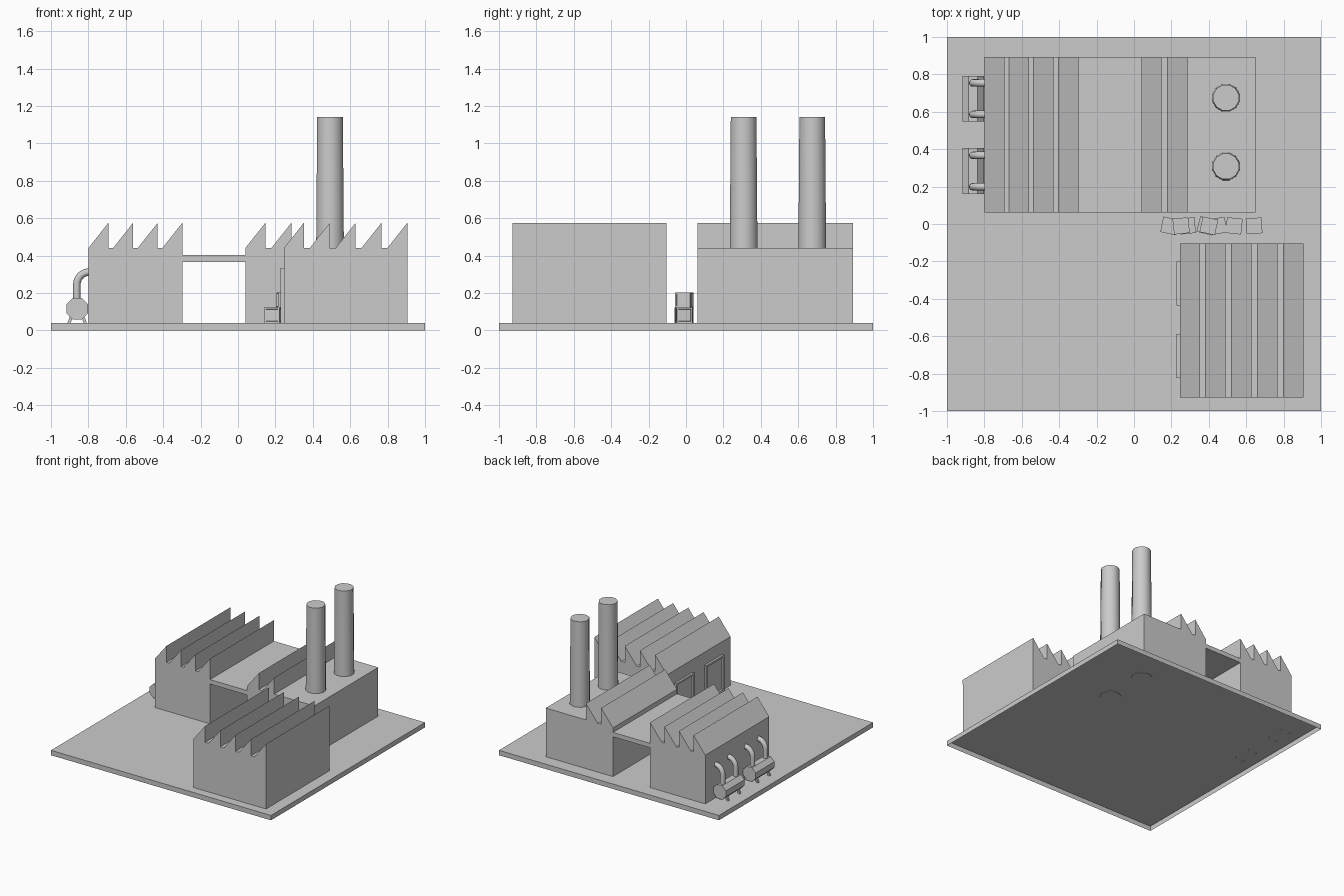
import bpy, bmesh, math
from mathutils import Matrix, Vector

if "Cube" in bpy.data.objects:
    bpy.data.objects.remove(bpy.data.objects["Cube"])


def finish(bm, name, smooth=False):
    bmesh.ops.recalc_face_normals(bm, faces=bm.faces[:])
    me = bpy.data.meshes.new(name)
    bm.to_mesh(me)
    bm.free()
    ob = bpy.data.objects.new(name, me)
    bpy.context.collection.objects.link(ob)
    if smooth:
        bpy.ops.object.select_all(action='DESELECT')
        ob.select_set(True)
        bpy.context.view_layer.objects.active = ob
        bpy.ops.object.shade_smooth_by_angle(angle=math.radians(50))
    return ob


def add_box(bm, lo, hi, mat=Matrix()):
    lo, hi = Vector(lo), Vector(hi)
    m = mat @ Matrix.Translation((lo + hi) / 2) @ Matrix.Diagonal((*(hi - lo), 1))
    return bmesh.ops.create_cube(bm, size=1, matrix=m)['verts']


def add_cylinder(bm, a, b, r1, r2, sides):
    a, b = Vector(a), Vector(b)
    d = b - a
    m = Matrix.Translation((a + b) / 2) @ d.to_track_quat('Z', 'Y').to_matrix().to_4x4()
    m = m @ Matrix.Rotation(math.pi / sides, 4, 'Z')
    bmesh.ops.create_cone(bm, cap_ends=True, segments=sides, radius1=r1,
                          radius2=r2, depth=d.length, matrix=m)


def hall(name, x0, x1, y0, y1, teeth, pitch, tooth=0.107):
    """Factory hall: saw-tooth outline extruded along y."""
    pts = [(x1, 0.04), (x0, 0.04)]
    for i in range(teeth):
        x = x0 + i * pitch
        pts += [(x, 0.44), (x + tooth, 0.575), (x + tooth, 0.44)]
    if x1 - pts[-1][0] > 0.01:
        pts.append((x1, 0.44))
    else:
        pts.pop()
    bm = bmesh.new()
    f = bm.faces.new([bm.verts.new((x, y0, z)) for x, z in pts])
    ext = bmesh.ops.extrude_face_region(bm, geom=[f])['geom']
    bmesh.ops.translate(bm, vec=(0, y1 - y0, 0),
                        verts=[v for v in ext if isinstance(v, bmesh.types.BMVert)])
    if not any(abs(f.calc_center_median().y - y0) < 1e-4 for f in bm.faces):
        bm.faces.new([v for v in bm.verts if abs(v.co.y - y0) < 1e-4])
    return finish(bm, name)


# Base plate: a shallow tray, open underneath
bm = bmesh.new()
add_box(bm, (-1, -1, 0), (1, 1, 0.04))
bottom = [f for f in bm.faces if f.calc_center_median().z < 0.001]
bmesh.ops.recalc_face_normals(bm, faces=bm.faces[:])
bmesh.ops.delete(bm, geom=bottom, context='FACES_ONLY')
finish(bm, 'base_plate')

# Halls and the roof bridging the passage
hall('left_hall', -0.80, -0.298, 0.062, 0.892, 4, 0.1317)
hall('chimney_hall', 0.039, 0.65, 0.062, 0.892, 2, 0.139)
hall('front_hall', 0.245, 0.905, -0.928, -0.103, 5, 0.1383)
bm = bmesh.new()
add_box(bm, (-0.298, 0.062, 0.367), (0.039, 0.892, 0.403))
finish(bm, 'bridge_roof')

# Chimneys, standing through the roof down to the plate
for i, y in enumerate((0.308, 0.675)):
    bm = bmesh.new()
    add_cylinder(bm, (0.492, y, 0.036), (0.492, y, 1.14), 0.080, 0.071, 12)
    finish(bm, f'chimney_{i}', True)

# Loading doors with recessed panels
for i, yc in enumerate((-0.318, -0.705)):
    bm = bmesh.new()
    add_box(bm, (0.228, yc - 0.118, 0.04), (0.25, yc + 0.118, 0.335))
    face = min(bm.faces, key=lambda f: f.calc_center_median().x)
    bmesh.ops.inset_region(bm, faces=[face], thickness=0.022)
    bmesh.ops.inset_region(bm, faces=[face], thickness=0.004, depth=-0.012)
    finish(bm, f'loading_door_{i}')

# Tanks with splayed legs and bent feed pipes
for i, yc in enumerate((0.283, 0.67)):
    cx, cz = -0.86, 0.116
    bm = bmesh.new()
    add_cylinder(bm, (cx, yc - 0.122, cz), (cx, yc + 0.122, cz), 0.062, 0.062, 8)
    finish(bm, f'tank_{i}')
    bm = bmesh.new()
    for sy in (-1, 1):
        for sx in (-1, 1):
            m = Matrix.Translation((cx + sx * 0.034, yc + sy * 0.075, 0.065)) \
                @ Matrix.Rotation(-sx * 0.35, 4, 'Y')
            add_box(bm, (-0.008, -0.008, -0.03), (0.008, 0.008, 0.03), m)
    finish(bm, f'tank_legs_{i}')
    for j, s in enumerate((-1, 1)):
        path = [(-0.862, 0.15), (-0.862, 0.245)]
        path += [(-0.795 - 0.067 * math.cos(t), 0.245 + 0.067 * math.sin(t))
                 for t in [k * math.pi / 12 for k in range(1, 7)]]
        bm = bmesh.new()
        rings = []
        for k, (x, z) in enumerate(path):
            a = max(0, k - 1) * math.pi / 12
            out = Vector((-math.cos(a), 0, math.sin(a)))
            c = Vector((x, yc + s * 0.084, z))
            rings.append([bm.verts.new(c + 0.02 * (math.cos(u) * out + math.sin(u) * Vector((0, 1, 0))))
                          for u in [n * math.tau / 12 for n in range(12)]])
        for ra, rb in zip(rings, rings[1:]):
            for n in range(12):
                bm.faces.new((ra[n], ra[n - 1], rb[n - 1], rb[n]))
        bm.faces.new(rings[0])
        bm.faces.new(rings[-1])
        finish(bm, f'feed_pipe_{i}_{j}', True)

# Stacked crates: framed cubes with recessed sides
crates = [(0.19, 0.04, -12), (0.285, 0.04, 6), (0.385, 0.04, -14), (0.45, 0.04, 10),
          (0.535, 0.04, -6), (0.642, 0.04, 4), (0.252, 0.122, 6), (0.40, 0.122, -12)]
for i, (x, z, deg) in enumerate(crates):
    bm = bmesh.new()
    m = Matrix.Translation((x, -0.01, z)) @ Matrix.Rotation(math.radians(deg), 4, 'Z')
    add_box(bm, (-0.042, -0.042, 0), (0.042, 0.042, 0.082), m)
    bm.normal_update()
    sides = [f for f in bm.faces if abs(f.normal.z) < 0.5]
    bmesh.ops.inset_individual(bm, faces=sides, thickness=0.012)
    bmesh.ops.inset_individual(bm, faces=sides, thickness=0.001, depth=-0.007)
    finish(bm, f'crate_{i}')
